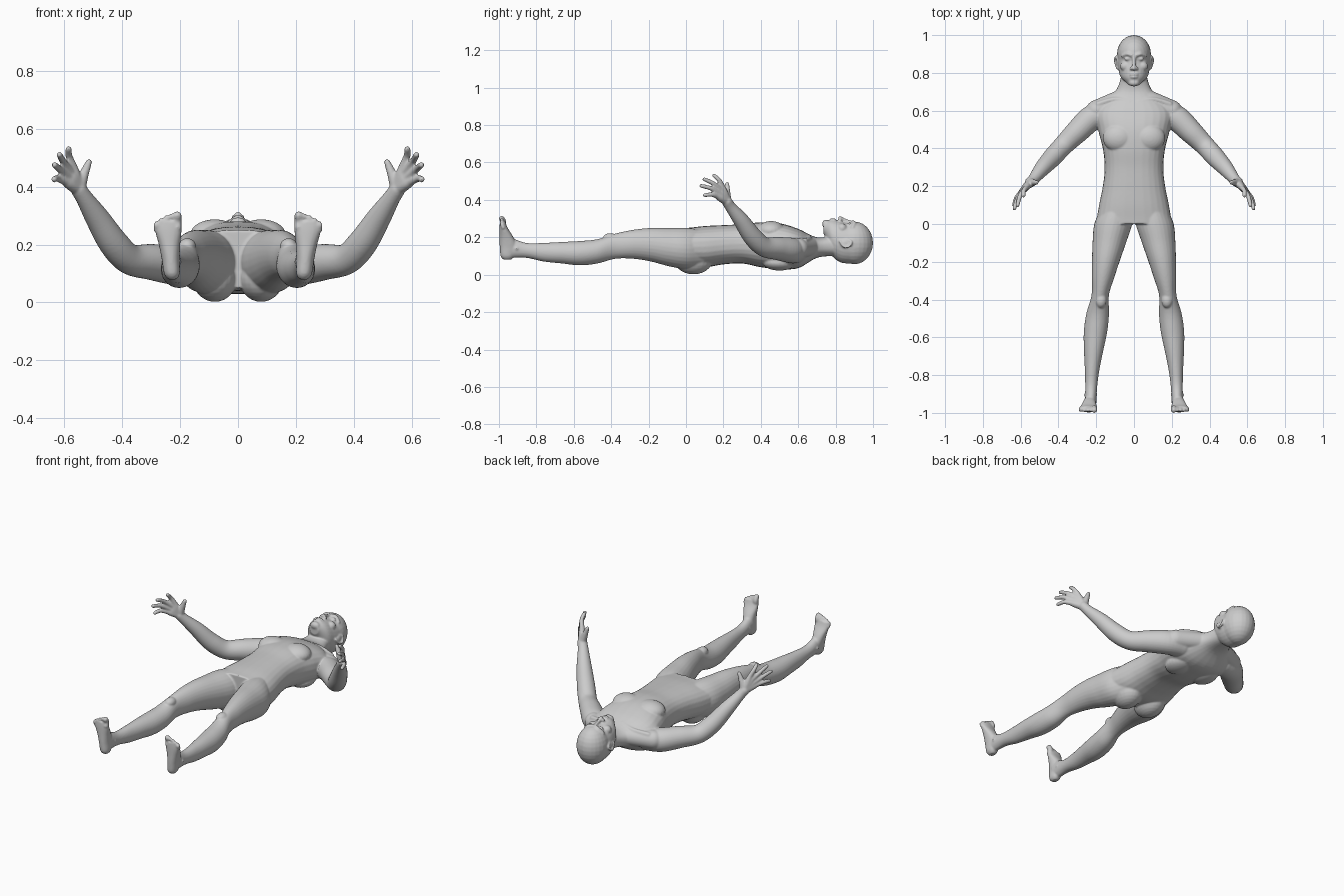
import bpy, bmesh, math
from mathutils import Vector, Matrix

default_cube = bpy.data.objects.get("Cube")
if default_cube:
    bpy.data.objects.remove(default_cube)

skin = bpy.data.materials.new("skin grey")
skin.use_nodes = True
skin.diffuse_color = (0.6, 0.6, 0.6, 1)
skin.node_tree.nodes["Principled BSDF"].inputs["Base Color"].default_value = skin.diffuse_color

SIDES = 28
STEPS = 6
body = bmesh.new()


def smooth_path(keys):
    """Pass a Catmull-Rom curve through tuples of any length."""
    last = len(keys) - 1
    path = []
    for index in range(last):
        before, start = keys[max(index - 1, 0)], keys[index]
        end, after = keys[index + 1], keys[min(index + 2, last)]
        for step in range(STEPS):
            t = step / STEPS
            ease = t * t * (3 - t - t)
            rise = t * (1 - t) ** 2 / 2
            fall = t * t * (t - 1) / 2
            path.append([b + (c - b) * ease + (c - a) * rise + (d - b) * fall
                         for a, b, c, d in zip(before, start, end, after)])
    return path + [list(keys[last])]


def loft(rings, power=1.0):
    """Skin closed rings given as (centre, half axis u, half axis v)."""
    def bend(value):
        return math.copysign(abs(value) ** power, value)

    angles = [math.tau * side / SIDES for side in range(SIDES)]
    loops = [[body.verts.new(centre + u * bend(math.cos(angle)) + v * bend(math.sin(angle)))
              for angle in angles] for centre, u, v in rings]
    for lower, upper in zip(loops, loops[1:]):
        for side in range(SIDES):
            body.faces.new((lower[side - 1], lower[side], upper[side], upper[side - 1]))
    body.faces.new(reversed(loops[0]))
    body.faces.new(loops[-1])


def along_y(first, last, widths, backs, fronts, centre_x=lambda y: 0, power=1.0):
    """Loft evenly spaced sections: half width, back height, front height."""
    sections = smooth_path(list(zip(widths, backs, fronts)))
    rings = []
    for index, (width, back, front) in enumerate(sections):
        y = first + (last - first) * index / (len(sections) - 1)
        rings.append((Vector((centre_x(y), y, (back + front) / 2)),
                      Vector((width, 0, 0)), Vector((0, 0, (front - back) / 2))))
    loft(rings, power)


def blob(centre, radii):
    matrix = Matrix.Translation(centre) @ Matrix.Diagonal((*radii, 1))
    bmesh.ops.create_uvsphere(body, u_segments=24, v_segments=14, radius=1, matrix=matrix)


def pair(x, y, z, *radii):
    """Mirrored pair of ellipsoids."""
    for side in (1, -1):
        blob((x * side, y, z), radii)


def tube(points, radii, side=1):
    """Round limb with rounded ends, mirrored when side is negative."""
    path = smooth_path([(*point, radius) for point, radius in zip(points, radii)])
    centres = [Vector((x * side, y, z)) for x, y, z, radius in path]
    last = len(path) - 1
    rings = []
    for index, centre in enumerate(centres):
        ahead = centres[min(index + 1, last)] - centres[max(index - 1, 0)]
        u = ahead.cross(Vector((0.3 * side, 1, 0.9))).normalized()
        v = ahead.normalized().cross(u)
        radius = path[index][-1]
        rings.append((centre, u * radius, v * radius))
    loft(rings)
    for end in (0, last):
        blob(centres[end], [path[end][-1]] * 3)


def leg_centre(y):
    """Legs spread quickly at the hip and run straight at the ankle."""
    return 0.23 - 0.12 * max(1 + y, 0) ** 1.8


def add_leg(side):
    # Hip to ankle
    along_y(0.1, -0.95,
            (.08, .1, .09, .075, .06, .046, .06, .062, .052, .04, .032, .03),
            (.04, .03, .045, .07, .085, .085, .06, .05, .06, .07, .09, .09),
            (.24, .25, .25, .25, .24, .22, .19, .18, .175, .17, .17, .2),
            lambda y: leg_centre(y) * side)
    # Foot, rising from the heel to the ball: height, depth position, half sizes
    foot = smooth_path([(.08, -.955, .015, .02), (.1, -.955, .027, .036), (.15, -.95, .031, .046),
                        (.2, -.96, .037, .037), (.25, -.975, .046, .022), (.28, -.98, .043, .015)])
    loft([(Vector((side * (0.22 + z / 12), y, z)), Vector((width, 0, 0)), Vector((0, depth, 0)))
          for z, y, width, depth in foot], power=0.9)
    # Toes shrink outwards from the big toe
    for toe in range(5):
        radius = 0.01 if toe else 0.015
        x = leg_centre(-1) - 0.02 + toe * 0.018
        top = 0.3 - toe * toe * 0.002
        tube([(x, -.98, .26), (x, -.975, top - .02), (x, -.985, top)], [radius] * 3, side)


def add_hand(side):
    wrist = Vector((.55, .22, .39))
    index_knuckle, little_knuckle = Vector((.57, .195, .47)), Vector((.6, .165, .42))
    index_tip, little_tip = Vector((.585, .15, .53)), Vector((.635, .1, .425))
    middle_reach = Vector((.015, -.035, .015))
    finger_curl = Vector((.006, .004, .006))
    # Each finger starts as a palm bone at the wrist
    for finger in range(4):
        across = finger / 3
        knuckle = index_knuckle.lerp(little_knuckle, across)
        tip = index_tip.lerp(little_tip, across)
        if finger in (1, 2):
            tip += middle_reach
        root = wrist.lerp(knuckle, 0.15)
        palm = root.lerp(knuckle, 0.6)
        middle = knuckle.lerp(tip, 0.5) + finger_curl
        tube([root, palm, knuckle, middle, tip], (.022, .019, .0145, .012, .0105), side)
    # Thumb
    tube([wrist, (.535, .22, .435), (.515, .22, .485)], (.024, .018, .011), side)


def add_arm(side):
    # Shoulder, elbow, forearm, wrist
    tube([(.15, .585, .125), (.225, .56, .13), (.3, .49, .14), (.375, .415, .15),
          (.43, .355, .205), (.485, .295, .29), (.53, .24, .36), (.55, .22, .39)],
         (.065, .068, .062, .053, .051, .042, .03, .028), side)
    # Slope from neck to shoulder, and collar bone
    tube([(.05, .67, .15), (.2, .6, .14)], (.05, .055), side)
    tube([(.02, .645, .21), (.1, .66, .195), (.19, .635, .18)], (.012, .012, .014), side)


def add_face(side):
    # Brow
    tube([(.012, .893, .282), (.035, .9, .276), (.06, .89, .252)], [.009] * 3, side)
    # Ear rim
    tube([(.083, .86, .19), (.094, .884, .175), (.1, .87, .15), (.096, .845, .15),
          (.088, .824, .178)], [.0065] * 5, side)


# Torso and neck
along_y(0, 0.8,
        (.2, .185, .165, .155, .165, .19, .2, .1, .065),
        (.05, .04, .055, .06, .04, .03, .035, .09, .1),
        (.25, .26, .265, .27, .28, .275, .245, .2, .21), power=0.85)
# Chest, buttocks and shoulder blades
pair(.08, .455, .235, .085, .075, .052)
pair(.08, .04, .085, .078, .105, .083)
pair(.09, .5, .065, .07, .09, .043)
# Knee caps and ankle bones
pair(.175, -.405, .195, .03, .04, .027)
pair(.23, -.905, .14, .036, .016, .016)

# Skull, jaw and chin
blob((0, .9, .17), (.09, .1, .114))
along_y(0.735, 0.9,
        (.03, .07, .082, .087, .085),
        (.22, .11, .07, .06, .06),
        (.285, .294, .288, .278, .28))
blob((0, .748, .272), (.03, .02, .022))
# Nose
tube([(0, .885, .28), (0, .85, .291), (0, .825, .301)], (.009, .009, .0125))
pair(.014, .824, .293, .009, .01, .01)
# Lips
blob((0, .792, .288), (.025, .0075, .015))
blob((0, .778, .288), (.022, .0075, .015))
# Eyes, cheeks and ear bowls
pair(.035, .874, .269, .016, .009, .011)
pair(.046, .835, .248, .028, .026, .026)
pair(.087, .853, .168, .008, .026, .02)

for side in (1, -1):
    add_leg(side)
    add_arm(side)
    add_hand(side)
    add_face(side)

# Fuse all parts into one smooth skin
bmesh.ops.recalc_face_normals(body, faces=body.faces)
mesh = bpy.data.meshes.new("body")
body.to_mesh(mesh)
body.free()
mesh.materials.append(skin)
figure = bpy.data.objects.new("body", mesh)
bpy.context.collection.objects.link(figure)
fuse = figure.modifiers.new("fuse", 'REMESH')
fuse.mode = 'VOXEL'
fuse.voxel_size = 0.005
fuse.use_smooth_shade = True
relax = figure.modifiers.new("relax", 'SMOOTH')
relax.iterations = 4
